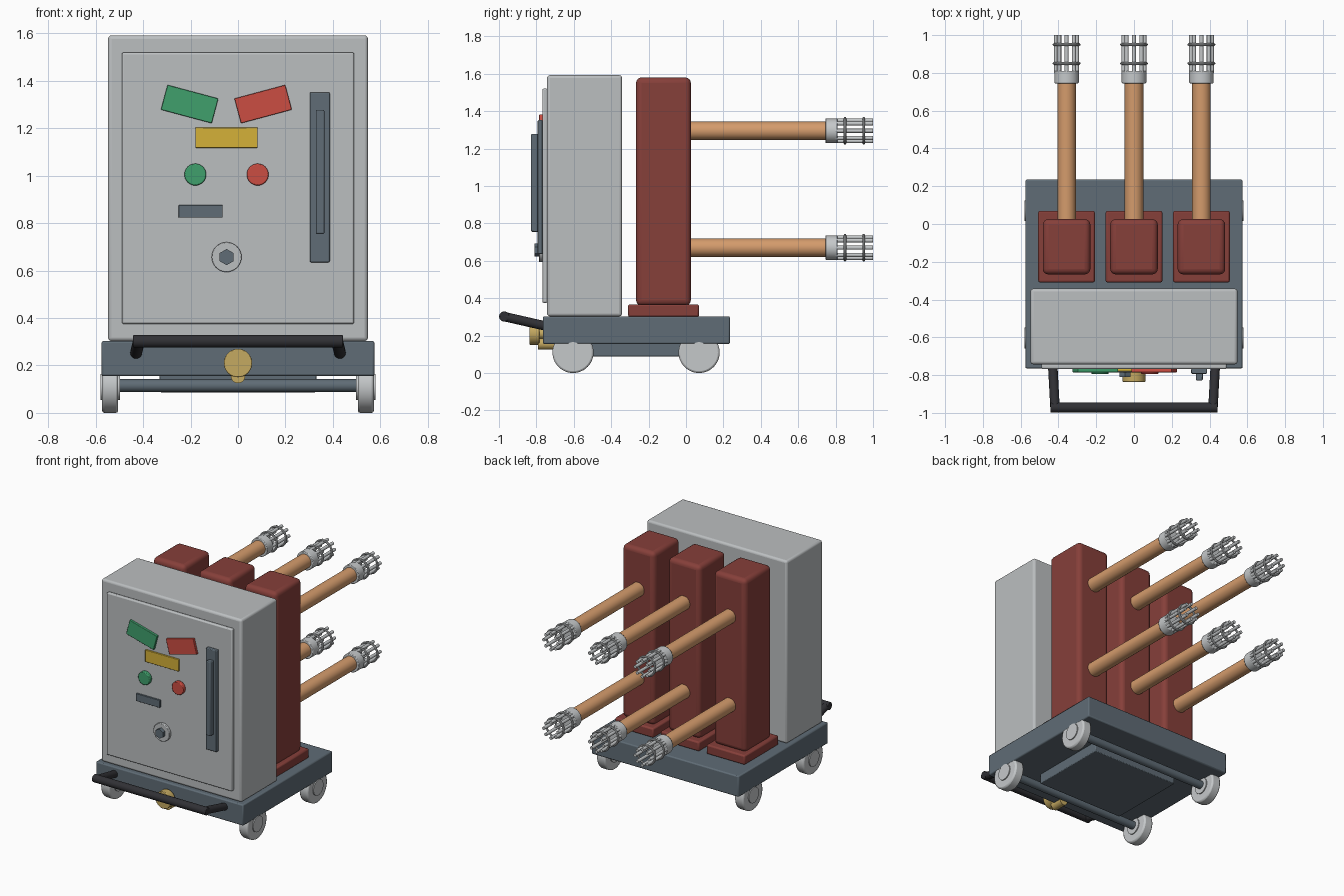
import bpy
import math
from mathutils import Vector

cube = bpy.data.objects.get("Cube")
if cube:
    bpy.data.objects.remove(cube, do_unlink=True)


def material(name, rgb):
    m = bpy.data.materials.new(name)
    m.use_nodes = True
    m.diffuse_color = (*rgb, 1)
    m.node_tree.nodes["Principled BSDF"].inputs["Base Color"].default_value = (*rgb, 1)
    return m


GREY = material("cabinet grey", (0.50, 0.52, 0.53))
SILVER = material("pale metal", (0.56, 0.58, 0.59))
SLATE = material("slate", (0.115, 0.15, 0.18))
MAROON = material("maroon insulator", (0.24, 0.05, 0.042))
COPPER = material("copper", (0.66, 0.33, 0.15))
GREEN = material("signal green", (0.05, 0.35, 0.15))
RED = material("signal red", (0.60, 0.075, 0.055))
YELLOW = material("label yellow", (0.66, 0.44, 0.04))
BRASS = material("brass", (0.56, 0.40, 0.12))
BLACK = material("black grip", (0.03, 0.03, 0.035))


def finish(obj, name, mat, bevel=0.0, segments=2):
    obj.name = name
    obj.data.materials.append(mat)
    if bevel:
        mod = obj.modifiers.new("Bevel", "BEVEL")
        mod.width = bevel
        mod.segments = segments
        mod.limit_method = "ANGLE"
    bpy.ops.object.shade_smooth_by_angle(angle=math.radians(35))
    return obj


def box(name, mat, x, y, z, bevel=0.0, segments=2, tilt=0.0):
    """Box spanning the (low, high) pairs, optionally tilted about y."""
    mid = [(a + b) / 2 for a, b in (x, y, z)]
    bpy.ops.mesh.primitive_cube_add(size=1, location=mid)
    obj = bpy.context.object
    obj.scale = [b - a for a, b in (x, y, z)]
    bpy.ops.object.transform_apply(location=False, rotation=False, scale=True)
    obj.rotation_euler.y = tilt
    return finish(obj, name, mat, bevel, segments)


def rod(name, mat, start, end, radius, sides=32, bevel=0.0):
    """Cylinder between two points."""
    a, b = Vector(start), Vector(end)
    bpy.ops.mesh.primitive_cylinder_add(vertices=sides, radius=radius,
                                        depth=(b - a).length, location=(a + b) / 2)
    obj = bpy.context.object
    obj.rotation_euler = (b - a).to_track_quat("Z", "Y").to_euler()
    return finish(obj, name, mat, bevel)


def dial(name, mat, x, z, radius, y_back, y_front, sides=32, bevel=0.0):
    return rod(name, mat, (x, y_back, z), (x, y_front, z), radius, sides, bevel)


# Truck: chassis, belly plate, axles and wheels
box("chassis", SLATE, (-0.575, 0.575), (-0.765, 0.235), (0.155, 0.303), 0.008)
box("belly_plate", SLATE, (-0.33, 0.33), (-0.54, 0.01), (0.087, 0.16), 0.005)
for label, y in (("front", -0.604), ("rear", 0.07)):
    rod(f"{label}_axle", SLATE, (-0.52, y, 0.115), (0.52, y, 0.115), 0.027)
    for side, s in (("left", 1), ("right", -1)):
        rod(f"{label}_{side}_wheel", SILVER, (s * 0.505, y, 0.11),
            (s * 0.573, y, 0.11), 0.11, 48, 0.01)
        rod(f"{label}_{side}_hub", SILVER, (s * 0.498, y, 0.11),
            (s * 0.58, y, 0.11), 0.055)

# Cabinet and door
DOOR = -0.768
box("cabinet", GREY, (-0.548, 0.548), (-0.743, -0.342), (0.303, 1.592), 0.015, 3)
box("door", GREY, (-0.49, 0.49), (DOOR, -0.74), (0.375, 1.52), 0.008)

# Door labels, buttons, lock and handle
box("green_flag", GREEN, (-0.315, -0.093), (DOOR - 0.017, DOOR + 0.002),
    (1.248, 1.356), 0.003, tilt=math.radians(15))
box("red_flag", RED, (-0.005, 0.217), (DOOR - 0.017, DOOR + 0.002),
    (1.248, 1.356), 0.003, tilt=math.radians(-15))
box("yellow_label", YELLOW, (-0.18, 0.083), (DOOR - 0.012, DOOR + 0.002),
    (1.118, 1.203), 0.003)
for name, mat, x in (("green_button", GREEN, -0.18), ("red_button", RED, 0.083)):
    dial(name, mat, x, 1.005, 0.046, DOOR + 0.002, DOOR - 0.026, bevel=0.005)
box("counter_window", SLATE, (-0.25, -0.065), (DOOR - 0.012, DOOR + 0.002),
    (0.823, 0.876), 0.002)
dial("lock_plate", GREY, -0.048, 0.657, 0.063, DOOR + 0.002, DOOR - 0.018, bevel=0.003)
dial("lock_hex", SLATE, -0.048, 0.657, 0.034, DOOR, DOOR - 0.042, sides=6)
box("handle_plate", SLATE, (0.303, 0.387), (DOOR - 0.025, DOOR + 0.002),
    (0.635, 1.352), 0.005)
box("handle_bar", SLATE, (0.328, 0.364), (-0.828, DOOR), (0.755, 1.278), 0.005)

# Push handle at the front of the truck
rod("push_bar", BLACK, (-0.443, -0.972, 0.302), (0.443, -0.972, 0.302), 0.027, bevel=0.005)
for side, s in (("left", 1), ("right", -1)):
    rod(f"{side}_push_arm", BLACK, (s * 0.43, -0.755, 0.252),
        (s * 0.418, -0.975, 0.302), 0.025)

# Brass drive socket
dial("brass_socket", BRASS, 0, 0.21, 0.06, -0.783, -0.836, bevel=0.004)
dial("brass_shaft", BRASS, 0, 0.21, 0.028, -0.75, -0.79)
dial("brass_pipe", BRASS, 0, 0.155, 0.03, -0.70, -0.79)

# Three insulated poles, each with an upper and a lower contact arm
for pole, x in (("right", -0.357), ("middle", 0), ("left", 0.357)):
    box(f"{pole}_pole_base", MAROON, (x - 0.15, x + 0.15), (-0.31, 0.07),
        (0.3, 0.367), 0.01)
    box(f"{pole}_pole", MAROON, (x - 0.126, x + 0.126), (-0.267, 0.026),
        (0.36, 1.58), 0.03, 4)
    for level, z in (("lower", 0.67), ("upper", 1.295)):
        tag = f"{pole}_{level}"
        dial(f"{tag}_arm", COPPER, x, z, 0.049, 0.0, 0.75)
        dial(f"{tag}_collar", SILVER, x, z, 0.065, 0.745, 0.81, bevel=0.004)
        for i in range(8):
            a = i * math.tau / 8
            dial(f"{tag}_finger_{i + 1}", SILVER, x + 0.055 * math.cos(a),
                 z + 0.055 * math.sin(a), 0.011, 0.8, 1.0, sides=12)
        for i, y in enumerate((0.85, 0.95)):
            bpy.ops.mesh.primitive_torus_add(
                major_radius=0.067, minor_radius=0.007, major_segments=32,
                minor_segments=8, location=(x, y, z), rotation=(math.pi / 2, 0, 0))
            finish(bpy.context.object, f"{tag}_spring_{i + 1}", SILVER)
